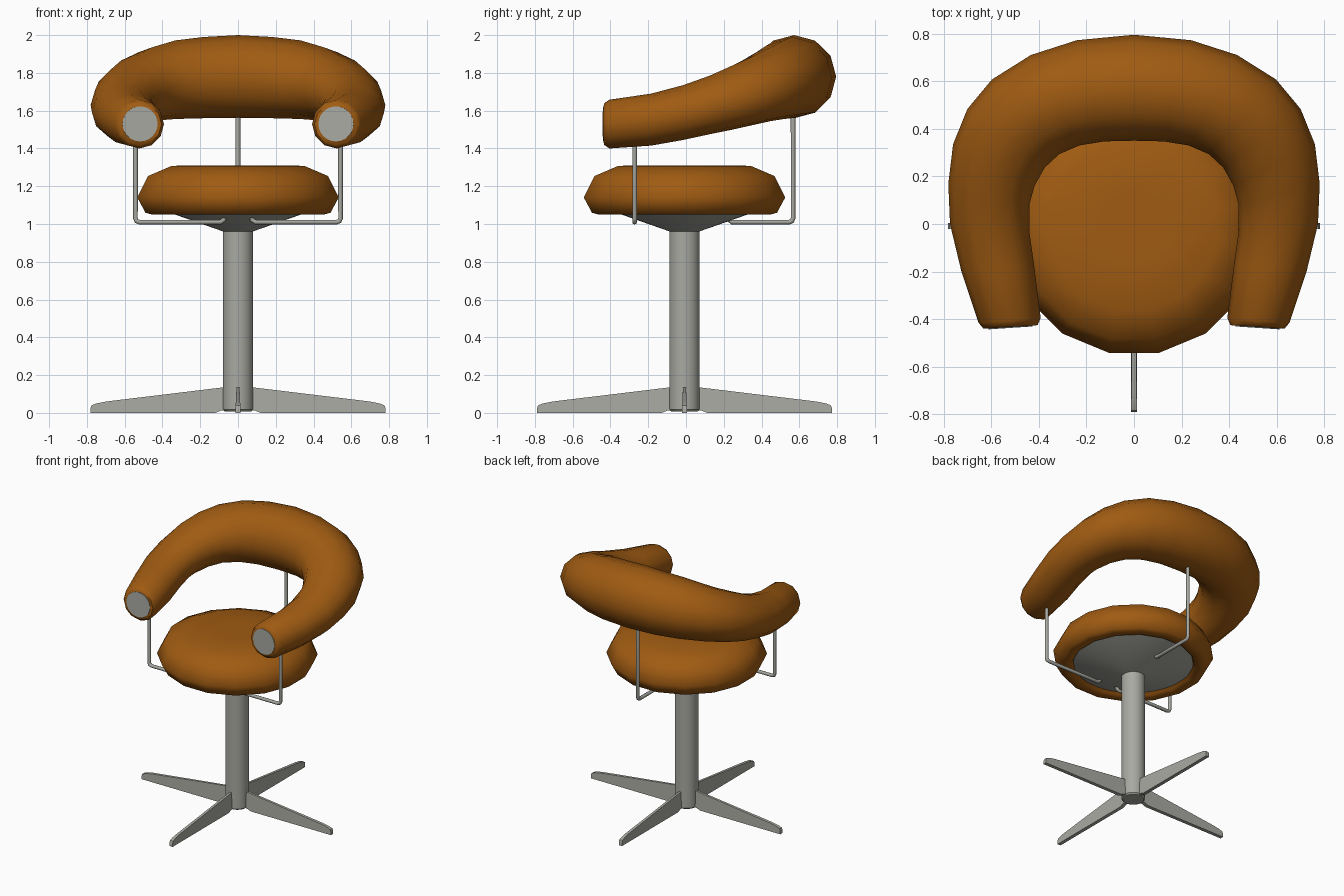
import bpy, bmesh, math
from mathutils import Vector, Matrix

if "Cube" in bpy.data.objects:
    bpy.data.objects.remove(bpy.data.objects["Cube"])

CY = -0.008  # y of the pedestal axis


def material(name, col):
    m = bpy.data.materials.new(name)
    m.diffuse_color = (*col, 1)
    m.use_nodes = True
    m.node_tree.nodes["Principled BSDF"].inputs["Base Color"].default_value = m.diffuse_color
    return m


ORANGE = material("orange_leather", (0.35, 0.105, 0.006))
METAL = material("brushed_metal", (0.40, 0.40, 0.365))


def finish(name, bm, mat, angle=40):
    bmesh.ops.recalc_face_normals(bm, faces=bm.faces)
    me = bpy.data.meshes.new(name)
    bm.to_mesh(me)
    bm.free()
    me.materials.append(mat)
    for p in me.polygons:
        p.use_smooth = True
    me.set_sharp_from_angle(angle=math.radians(angle))
    ob = bpy.data.objects.new(name, me)
    bpy.context.collection.objects.link(ob)
    return ob


def loft(name, rings, mat, angle=40):
    """Skin a list of equal-length point rings and cap both ends."""
    bm = bmesh.new()
    vr = [[bm.verts.new(p) for p in r] for r in rings]
    n = len(vr[0])
    for a, b in zip(vr, vr[1:]):
        for i in range(n):
            bm.faces.new((a[i], a[(i + 1) % n], b[(i + 1) % n], b[i]))
    bm.faces.new(vr[0])
    bm.faces.new(vr[-1])
    return finish(name, bm, mat, angle)


def lathe(name, profile, sides, mat, angle=40):
    k = 1 / math.cos(math.pi / sides)
    rings = [[(r * k * math.cos((i + .5) * math.tau / sides),
               CY + r * k * math.sin((i + .5) * math.tau / sides), z)
              for i in range(sides)] for r, z in profile]
    return loft(name, rings, mat, angle)


# seat cushion
lathe("seat_cushion", [(.40, 1.078), (.41, 1.056), (.455, 1.05), (.49, 1.06), (.533, 1.14),
                       (.476, 1.254), (.35, 1.308), (.15, 1.311)], 16, ORANGE, 80)
# seat pan cone and column
lathe("seat_pan", [(.405, 1.075), (.08, .961)], 32, METAL)
lathe("column", [(.07, .008), (.08, .018), (.08, .975)], 32, METAL)

# four tapered feet: (distance, z, half thickness)
foot = [(.05, .138, .008), (.08, .135, .008), (.70, .06, .011), (.75, .05, .012),
        (.775, .04, .013), (.781, .025, .013), (.781, 0, .013), (.12, 0, .013),
        (.09, .012, .013), (.05, .016, .013)]
for k in range(4):
    bm = bmesh.new()
    l = [bm.verts.new((x, t, z)) for x, z, t in foot]
    r = [bm.verts.new((x, -t, z)) for x, z, t in foot]
    bm.faces.new(l)
    bm.faces.new(r)
    for i in range(len(foot)):
        j = (i + 1) % len(foot)
        bm.faces.new((l[i], l[j], r[j], r[i]))
    bm.transform(Matrix.Translation((0, CY, 0)) @ Matrix.Rotation(k * math.pi / 2, 4, 'Z'))
    finish(f"foot_{k + 1}", bm, METAL, 30)

# back and arm bolster sections: outer x, y; inner x, y; top z, bottom z
sections = [
    (0, .795, 0, .35, 2.0, 1.56),
    (.24, .772, .125, .347, 1.99, 1.56),
    (.433, .71, .23, .33, 1.972, 1.556),
    (.597, .607, .315, .293, 1.935, 1.545),
    (.70, .483, .375, .237, 1.89, 1.525),
    (.76, .335, .418, .16, 1.84, 1.50),
    (.78, .17, .44, .08, 1.785, 1.475),
    (.773, 0, .44, -.03, 1.735, 1.445),
    (.725, -.2, .42, -.17, 1.69, 1.415),
    (.653, -.415, .392, -.395, 1.658, 1.40),
    (.632, -.44, .405, -.425, 1.64, 1.418),
]


def ring(s, side, n=12):
    o, i = Vector((side * s[0], s[1], 0)), Vector((side * s[2], s[3], 0))
    c, h = (o + i) / 2, (o - i) / 2
    zc, rv = (s[4] + s[5]) / 2, (s[4] - s[5]) / 2
    # the same turning sense on both sides, seen along the path
    return [c + h * math.cos(a) + Vector((0, 0, zc + rv * math.sin(a)))
            for a in (k * math.tau / n for k in range(n))]


loft("back_bolster", [ring(s, -1) for s in reversed(sections)] +
     [ring(s, 1) for s in sections[1:]], ORANGE, 60)


def rod(name, pts, rad=.0125):
    cu = bpy.data.curves.new(name, 'CURVE')
    cu.dimensions = '3D'
    cu.bevel_depth = rad
    cu.bevel_resolution = 2
    cu.use_fill_caps = True
    sp = cu.splines.new('POLY')
    sp.points.add(len(pts) - 1)
    for p, q in zip(sp.points, pts):
        p.co = (*q, 1)
    sp.use_smooth = True
    ob = bpy.data.objects.new(name, cu)
    bpy.context.collection.objects.link(ob)
    cu.materials.append(METAL)
    bpy.ops.object.select_all(action='DESELECT')
    ob.select_set(True)
    bpy.context.view_layer.objects.active = ob
    bpy.ops.object.convert(target='MESH')


def rod_path(start, end, top):
    """(distance, z) of a rod that leaves the pan, runs out and turns up."""
    return [(start, 1.045), (start + .005, 1.022), (start + .022, 1.01), (end - .02, 1.01),
            (end - .006, 1.016), (end, 1.03), (end, top)]


# bolster supports and arm end caps
rod("back_support", [(0, d, z) for d, z in rod_path(.222, .567, 1.62)])
for side, label in ((1, "right"), (-1, "left")):
    rod(f"{label}_support", [(side * d, -.272, z) for d, z in rod_path(.07, .543, 1.47)])
    s = sections[-1]
    h = Vector((side * (s[0] - s[2]), s[1] - s[3], 0)).normalized()
    f = Vector((side * h.y, -side * h.x, 0))
    c = Vector((side * (s[0] + s[2]) / 2, (s[1] + s[3]) / 2, 1.53))
    loft(f"{label}_end_cap",
         [[c + f * d + h * .093 * math.cos(a) + Vector((0, 0, .093 * math.sin(a)))
           for a in (k * math.tau / 24 for k in range(24))] for d in (-.01, .004)], METAL)
